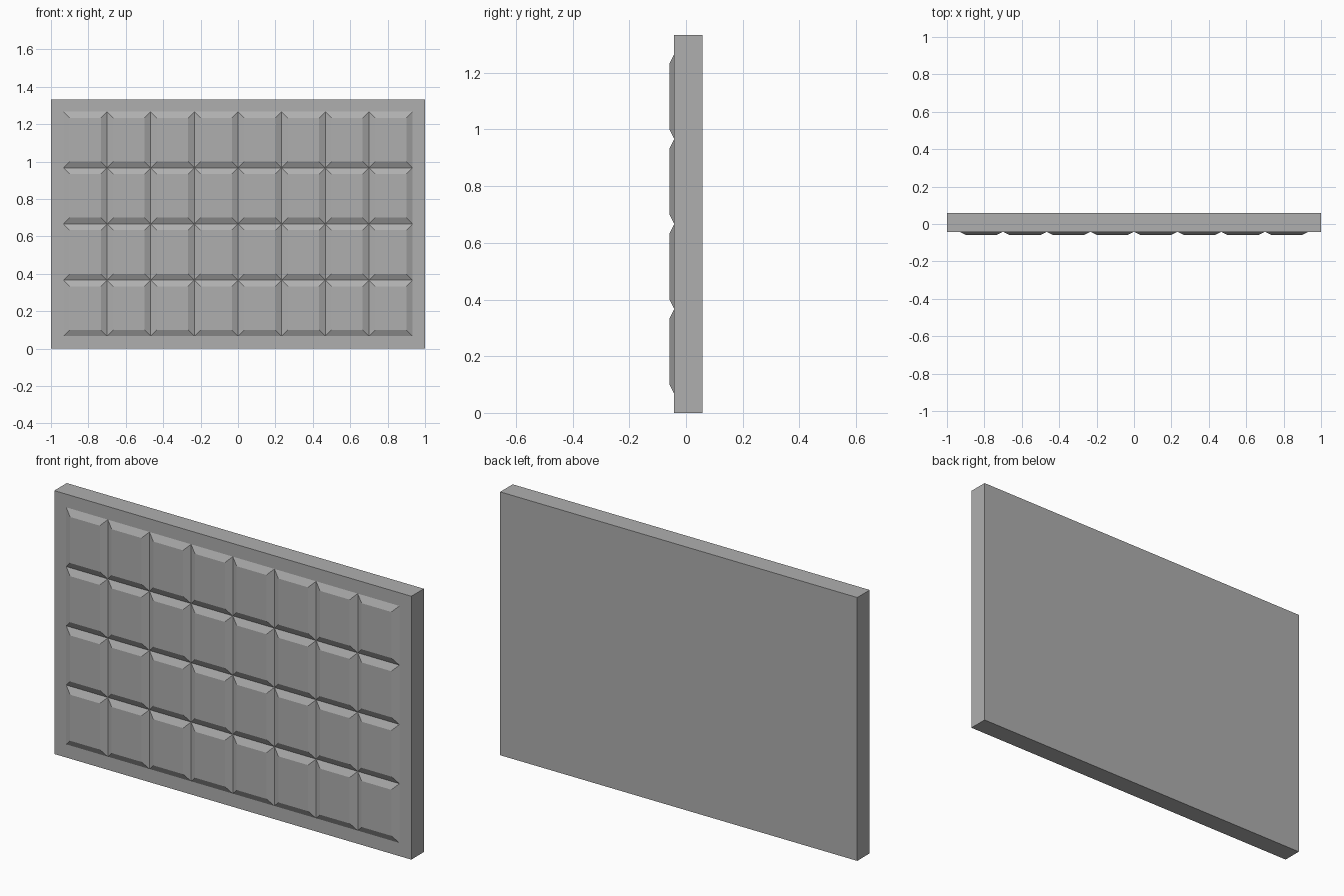
import bpy, bmesh

if "Cube" in bpy.data.objects:
    bpy.data.objects.remove(bpy.data.objects["Cube"])

U = 1 / 30                       # module: panel is 60 x 40 units
COLS, ROWS = 8, 4
TILE_W, TILE_H = 7 * U, 9 * U
WIDTH, HEIGHT, BORDER = 60 * U, 40 * U, 2 * U
RELIEF, BEVEL = 0.5 * U, U
FRONT, BACK = -1.25 * U, 1.75 * U

bm = bmesh.new()

# Front face: border strips plus a grid of tile cells
xs = [-WIDTH / 2] + [-WIDTH / 2 + BORDER + i * TILE_W for i in range(COLS + 1)] + [WIDTH / 2]
zs = [0] + [BORDER + j * TILE_H for j in range(ROWS + 1)] + [HEIGHT]
grid = [[bm.verts.new((x, FRONT, z)) for z in zs] for x in xs]
tiles = []
for i in range(len(xs) - 1):
    for j in range(len(zs) - 1):
        face = bm.faces.new((grid[i][j], grid[i + 1][j], grid[i + 1][j + 1], grid[i][j + 1]))
        if 1 <= i <= COLS and 1 <= j <= ROWS:
            tiles.append(face)
bm.normal_update()

# Slab sides and back
rim = [e for e in bm.edges if e.is_boundary]
sides = bmesh.ops.extrude_edge_only(bm, edges=rim)["geom"]
for v in sides:
    if isinstance(v, bmesh.types.BMVert):
        v.co.y = BACK
bmesh.ops.holes_fill(bm, edges=[e for e in bm.edges if e.is_boundary], sides=0)

# Raised tiles with chamfered edges
bmesh.ops.inset_individual(bm, faces=tiles, thickness=BEVEL, depth=RELIEF, use_even_offset=True)

# Merge the flat strips on the slab sides and tidy normals
flat = [e for e in bm.edges if abs(e.verts[0].co.y - e.verts[1].co.y) > 2 * U]
bmesh.ops.dissolve_limit(bm, angle_limit=0.01, edges=flat, verts=[])
bmesh.ops.recalc_face_normals(bm, faces=bm.faces)

mesh = bpy.data.meshes.new("tiled_panel")
bm.to_mesh(mesh)
bm.free()
panel = bpy.data.objects.new("tiled_panel", mesh)
bpy.context.collection.objects.link(panel)

# Darker grey finish
grey = bpy.data.materials.new("dark_grey")
grey.diffuse_color = (0.43, 0.43, 0.43, 1)
grey.use_nodes = True
grey.node_tree.nodes["Principled BSDF"].inputs["Base Color"].default_value = grey.diffuse_color
mesh.materials.append(grey)
